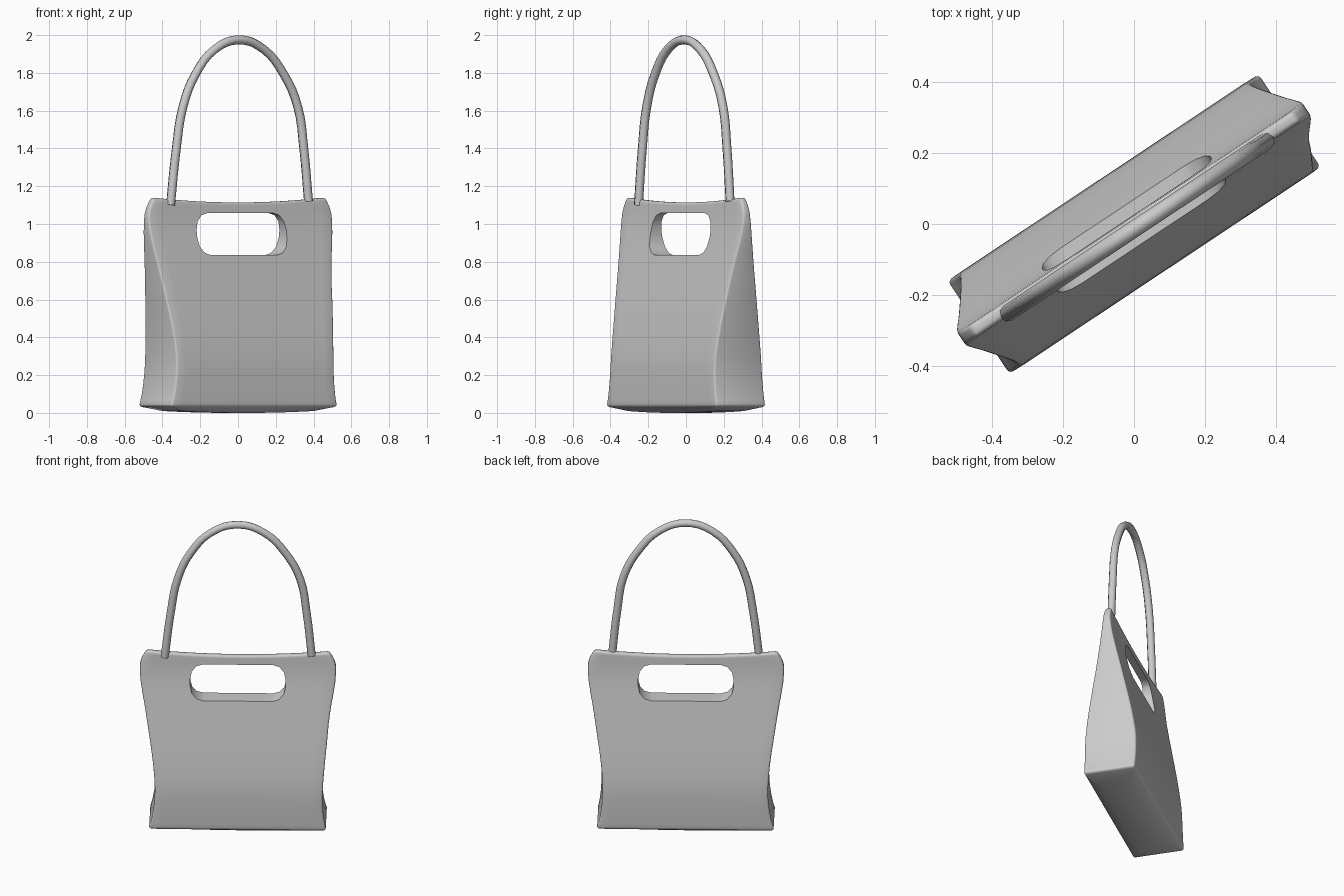
import bpy, bmesh, math

if "Cube" in bpy.data.objects:
    bpy.data.objects.remove(bpy.data.objects["Cube"])

TURN = math.radians(33.6)          # the whole bag stands turned about z

# height, half length, half depth of the body
PROFILE = [(0.035, 0.53, 0.157), (0.10, 0.512, 0.158), (0.20, 0.497, 0.158),
           (0.30, 0.493, 0.154), (0.45, 0.504, 0.133), (0.60, 0.525, 0.105),
           (0.80, 0.556, 0.065), (0.95, 0.581, 0.036), (1.05, 0.584, 0.024),
           (1.10, 0.568, 0.021), (1.14, 0.545, 0.018)]
COLS = 16


def sample(z):
    """Smooth interpolation of the profile at height z."""
    n = len(PROFILE)
    i = max(k for k in range(n - 1) if PROFILE[k][0] <= z + 1e-6)
    a, b = PROFILE[i], PROFILE[i + 1]
    p, q = PROFILE[max(i - 1, 0)], PROFILE[min(i + 2, n - 1)]
    h = b[0] - a[0]
    t = (z - a[0]) / h
    out = []
    for c in (1, 2):
        m0 = (b[c] - p[c]) / (b[0] - p[0]) * h
        m1 = (q[c] - a[c]) / (q[0] - a[0]) * h
        out.append((2*t**3 - 3*t**2 + 1) * a[c] + (t**3 - 2*t**2 + t) * m0
                   + (3*t**2 - 2*t**3) * b[c] + (t**3 - t**2) * m1)
    return out


def new_object(name, bm):
    bmesh.ops.recalc_face_normals(bm, faces=bm.faces)
    me = bpy.data.meshes.new(name)
    bm.to_mesh(me)
    bm.free()
    ob = bpy.data.objects.new(name, me)
    bpy.context.collection.objects.link(ob)
    ob.rotation_euler.z = TURN
    return ob


def make_active(ob):
    bpy.ops.object.select_all(action='DESELECT')
    ob.select_set(True)
    bpy.context.view_layer.objects.active = ob


# body: lofted rings, pinched gussets, sagging top edge, rounded underside
bm = bmesh.new()
heights = []
for a, b in zip(PROFILE, PROFILE[1:]):
    heights += [a[0], (a[0] + b[0]) / 2]
heights.append(PROFILE[-1][0])


def ring(z, hu, hv, sag=0.0, front_right=0.0):
    pts = []
    for side in (-1, 1):
        for k in range(COLS + 1):
            s = (-1 + 2 * k / COLS) * -side
            u = s * hu
            if side < 0:
                u += front_right * max(s, 0) ** 4
            pts.append(bm.verts.new((u, side * hv, z - sag * (1 - s * s))))
    return pts


rings = [ring(0.008, 0.42, 0.09)]
for z in heights:
    u, v = sample(z)
    bulge = 0.018 * math.sin(math.pi * (z - 0.035) / 0.7) if z < 0.735 else 0
    rings.append(ring(z, u, v, 0.026 * max(0, (z - 0.9) / 0.24), bulge))
for lo, hi in zip(rings, rings[1:]):
    n = len(lo)
    for k in range(n):
        bm.faces.new((lo[k], lo[(k + 1) % n], hi[(k + 1) % n], hi[k]))
for r in (rings[0], rings[-1]):
    n = len(r)
    for k in range(COLS):
        bm.faces.new((r[k], r[k + 1], r[n - 2 - k], r[n - 1 - k]))
for v in rings[0]:
    v.co.z = 0.010 * (v.co.x / 0.42) ** 2
body = new_object("bag_body", bm)

# cutter for the grip opening
bm = bmesh.new()
outline = []
HU, Z0, Z1, R, RV = 0.285, 0.835, 1.058, 0.075, 0.09
for cx, cz, start in ((HU - R, Z1 - RV, 0), (R - HU, Z1 - RV, 90),
                      (R - HU, Z0 + RV, 180), (HU - R, Z0 + RV, 270)):
    for k in range(4):
        ang = math.radians(start + 30 * k)
        outline.append(bm.verts.new((cx + R * math.cos(ang), -0.4,
                                     cz + RV * math.sin(ang))))
face = bm.faces.new(outline)
ext = bmesh.ops.extrude_face_region(bm, geom=[face])
for v in ext["geom"]:
    if isinstance(v, bmesh.types.BMVert):
        v.co.y = 0.4
cutter = new_object("grip_cutter", bm)
cutter.hide_render = True

make_active(body)
bev = body.modifiers.new("soft_edges", 'BEVEL')
bev.width = 0.012
bev.segments = 3
bev.limit_method = 'ANGLE'
bev.angle_limit = math.radians(35)
cut = body.modifiers.new("grip_hole", 'BOOLEAN')
cut.operation = 'DIFFERENCE'
cut.solver = 'EXACT'
cut.object = cutter
for name in ("soft_edges", "grip_hole"):
    bpy.ops.object.modifier_apply(modifier=name)
bpy.data.objects.remove(cutter)
bpy.ops.object.shade_smooth_by_angle(angle=math.radians(35))

# handle: round tube arched above the opening
path = [(-0.437, 1.10), (-0.40, 1.40), (-0.358, 1.62), (-0.28, 1.79),
        (-0.155, 1.925), (0, 1.975), (0.155, 1.925), (0.285, 1.79),
        (0.372, 1.62), (0.41, 1.40), (0.44, 1.12)]
cu = bpy.data.curves.new("handle", 'CURVE')
cu.dimensions = '3D'
cu.bevel_depth = 0.024
cu.bevel_resolution = 2
cu.resolution_u = 4
cu.use_fill_caps = True
sp = cu.splines.new('BEZIER')
sp.bezier_points.add(len(path) - 1)
for p, (u, z) in zip(sp.bezier_points, path):
    p.co = (u, -0.012, z)
    p.handle_left_type = p.handle_right_type = 'AUTO'
handle = bpy.data.objects.new("handle", cu)
handle.rotation_euler.z = TURN
bpy.context.collection.objects.link(handle)
make_active(handle)
bpy.ops.object.convert(target='MESH')
bpy.ops.object.shade_smooth_by_angle(angle=math.radians(50))
